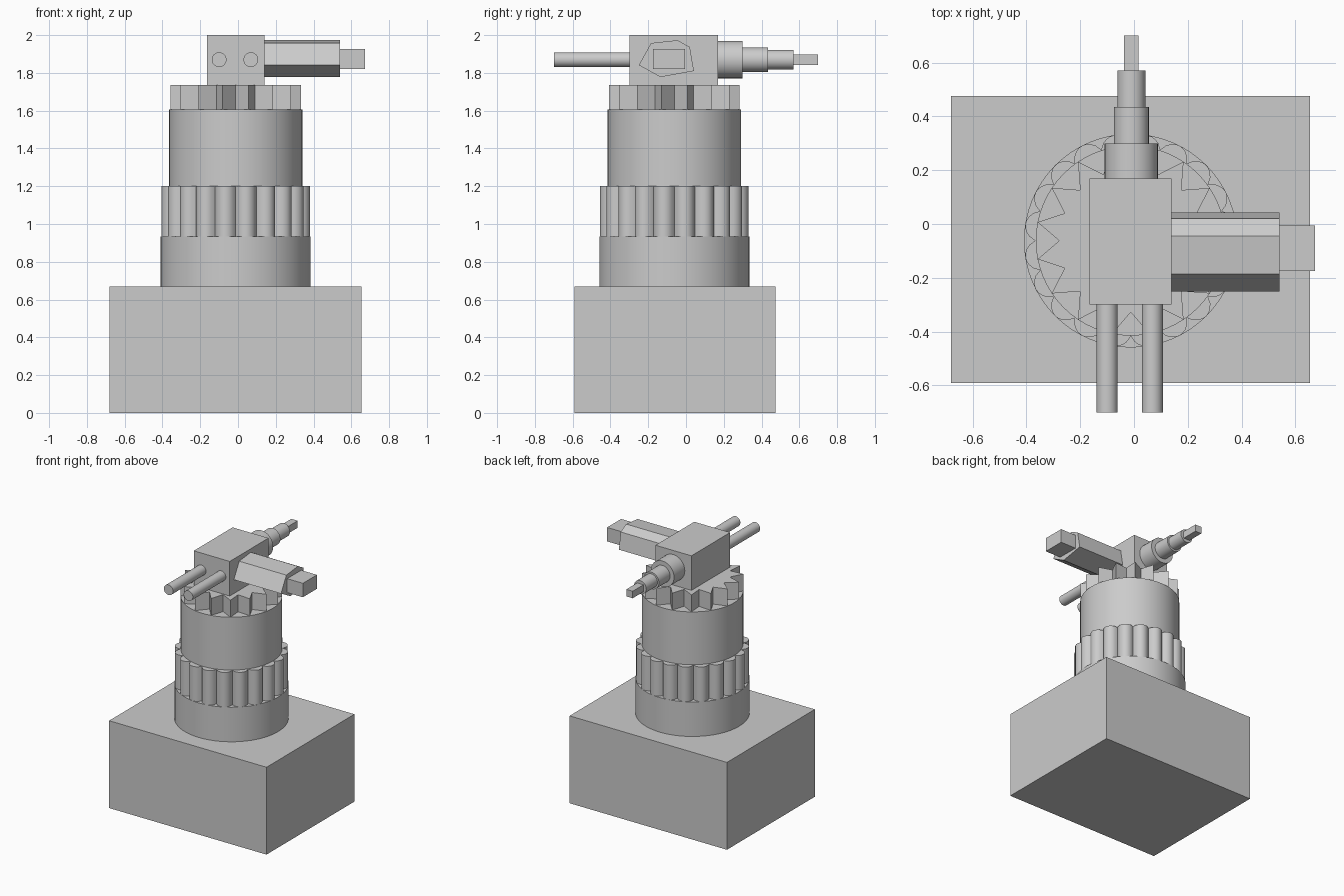
import bpy
import math
from mathutils import Matrix

cube = bpy.data.objects.get("Cube")
if cube:
    bpy.data.objects.remove(cube, do_unlink=True)

grey = bpy.data.materials.new("plain grey")
grey.use_nodes = True
grey.diffuse_color = (0.6, 0.6, 0.6, 1)
grey.node_tree.nodes["Principled BSDF"].inputs["Base Color"].default_value = (0.6, 0.6, 0.6, 1)

CX, CY = -0.012, -0.062   # turret axis
GUN_Z = 1.87

# Turn a flat outline into a prism from depth a to b along an axis
AXES = {
    "z": lambda u, v, d: (u, v, d),
    "x": lambda u, v, d: (d, u, v),
    "y": lambda u, v, d: (v, d, u),
}


def prism(name, outline, a, b, axis="z", smooth=False):
    n = len(outline)
    place = AXES[axis]
    verts = [place(u, v, d) for d in (a, b) for u, v in outline]
    faces = [(i, (i + 1) % n, n + (i + 1) % n, n + i) for i in range(n)]
    faces += [tuple(reversed(range(n))), tuple(range(n, 2 * n))]
    mesh = bpy.data.meshes.new(name)
    mesh.from_pydata(verts, [], faces)
    mesh.materials.append(grey)
    obj = bpy.data.objects.new(name, mesh)
    bpy.context.collection.objects.link(obj)
    if smooth:
        bpy.ops.object.select_all(action="DESELECT")
        obj.select_set(True)
        bpy.context.view_layer.objects.active = obj
        bpy.ops.object.shade_smooth_by_angle(angle=math.radians(30))
    return obj


def rect(u0, u1, v0, v1):
    return [(u0, v0), (u1, v0), (u1, v1), (u0, v1)]


def ring(cu, cv, radius, n=48, start=0.0):
    # radius is a number or a function of the point index
    pts = []
    for i in range(n):
        r = radius(i) if callable(radius) else radius
        t = start + math.tau * i / n
        pts.append((cu + r * math.cos(t), cv + r * math.sin(t)))
    return pts


# Pedestal
prism("pedestal", rect(-0.68, 0.655, -0.59, 0.475), 0, 0.67)

# Column: plain drum, fluted collar, upper drum, toothed crown
prism("lower_drum", ring(CX, CY, 0.397, 64), 0.67, 0.935, smooth=True)

STEPS = 8


def lobe(i):
    return 0.355 + 0.042 * math.sin(math.pi * (i % STEPS) / STEPS) ** 0.7


prism("fluted_collar", ring(CX, CY, lobe, 20 * STEPS), 0.935, 1.2, smooth=True)
prism("upper_drum", ring(CX, CY, 0.353, 64), 1.2, 1.605, smooth=True)
prism("toothed_crown", ring(CX, CY, lambda i: 0.353 if i % 2 else 0.266, 32, -math.pi / 2),
      1.605, 1.735)

# Gun housing
prism("gun_housing", rect(-0.165, 0.14, -0.30, 0.17), 1.735, 2.0)

# Twin barrels at the front
for side, x in (("left", 0.068), ("right", -0.1)):
    prism(side + "_barrel", ring(GUN_Z, x, 0.039, 32), -0.70, -0.30, "y", True)

# Stepped rear tube with a square tip
for name, r, y0, y1 in (("rear_tube_large", 0.099, 0.17, 0.30),
                        ("rear_tube_middle", 0.065, 0.30, 0.435),
                        ("rear_tube_small", 0.052, 0.435, 0.57)):
    prism(name, ring(GUN_Z, -0.01, r, 32), y0, y1, "y", True)
prism("rear_tip", rect(1.843, 1.897, -0.038, 0.016), 0.57, 0.70, "y")

# Faceted side arm with a square tip
arm = [(-0.25, 1.841), (-0.135, 1.778), (0.042, 1.81),
       (0.02, 1.937), (-0.045, 1.973), (-0.185, 1.958)]
prism("side_arm", arm, 0.14, 0.54, "x")
prism("side_arm_tip", rect(-0.175, -0.005, 1.82, 1.927), 0.54, 0.673, "x")
